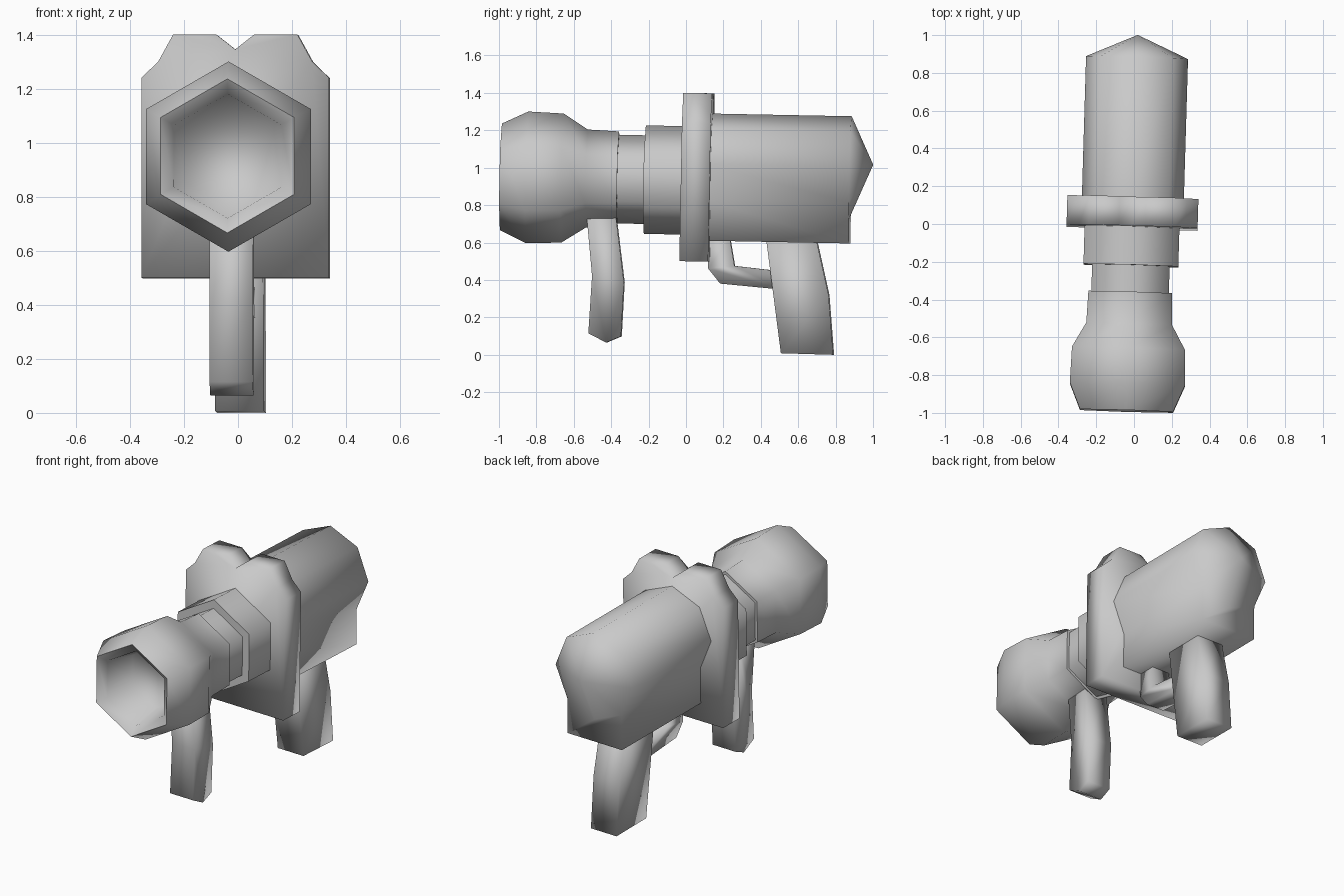
import bpy, bmesh, math
from mathutils import Matrix, Vector

cube = bpy.data.objects.get("Cube")
if cube:
    bpy.data.objects.remove(cube, do_unlink=True)

grey = bpy.data.materials.new("plain_grey")
grey.use_nodes = True
grey.diffuse_color = (0.588, 0.588, 0.588, 1)
grey.node_tree.nodes["Principled BSDF"].inputs["Base Color"].default_value = grey.diffuse_color

# The whole model leans slightly off its axis
PIVOT = Vector((-0.01, 0, 0.95))
LEAN = (Matrix.Translation(PIVOT) @ Matrix.Rotation(math.radians(-1.7), 4, 'Z')
        @ Matrix.Rotation(math.radians(-1.1), 4, 'X') @ Matrix.Translation((0, 0, -PIVOT.z)))


def finish(name, bm, angle=180):
    bmesh.ops.recalc_face_normals(bm, faces=bm.faces)
    bm.transform(LEAN)
    for f in bm.faces:
        f.smooth = True
    for e in bm.edges:
        if len(e.link_faces) == 2 and e.calc_face_angle(0) > math.radians(angle):
            e.smooth = False
    mesh = bpy.data.meshes.new(name)
    bm.to_mesh(mesh)
    bm.free()
    mesh.materials.append(grey)
    obj = bpy.data.objects.new(name, mesh)
    bpy.context.collection.objects.link(obj)
    return obj


def hex_tube(name, profile, centre_z=0.932):
    """Six-sided lathe along y from (y, radius) pairs, closed at both ends."""
    bm = bmesh.new()
    rings = []
    for y, r in profile:
        rings.append([bm.verts.new((r * math.sin(k * math.pi / 3), y,
                                    centre_z + r * math.cos(k * math.pi / 3)))
                      for k in range(6)])
    for a, b in zip(rings, rings[1:]):
        for k in range(6):
            n = (k + 1) % 6
            bm.faces.new((a[k], a[n], b[n], b[k]))
    bm.faces.new(rings[0])
    bm.faces.new(rings[-1])
    return finish(name, bm, 80)


def prism(name, points, half, axis, offset=0.0):
    """Extrude a flat outline along x (points are y, z) or y (points are x, z)."""
    bm = bmesh.new()
    sides = []
    for d in (offset - half, offset + half):
        sides.append([bm.verts.new((d, p, z) if axis == 'X' else (p, d, z))
                      for p, z in points])
    a, b = sides
    bm.faces.new(a)
    bm.faces.new(b)
    for i in range(len(a)):
        j = (i + 1) % len(a)
        bm.faces.new((a[i], a[j], b[j], b[i]))
    return finish(name, bm)


# Flared muzzle with a hollow mouth, then neck and collar
hex_tube("muzzle", [(-0.76, 0.19), (-0.95, 0.23), (-0.99, 0.285), (-0.85, 0.352),
                    (-0.66, 0.345), (-0.53, 0.262), (-0.362, 0.255)])
hex_tube("neck", [(-0.40, 0.237), (-0.18, 0.237)])
hex_tube("collar", [(-0.22, 0.29), (0.03, 0.29)])

# Upright plate with a notched, two-lobed top
half = [(0.07, 1.4), (0.23, 1.4), (0.285, 1.3), (0.347, 1.24), (0.347, 0.5)]
outline = [(0, 1.345)] + half + [(-x, z) for x, z in reversed(half)]
prism("shield_plate", outline, 0.077, 'Y', 0.06)

# Rear body: octagonal top, boxy underside, pointed back
R, CZ, BACK = 0.27, 1.022, 0.88
bm = bmesh.new()
octagon = [(R * math.sin(k * math.pi / 4), CZ + R * math.cos(k * math.pi / 4))
           for k in range(8)]
corner_x = octagon[3][0]
section = octagon[:4] + [(corner_x, 0.612), (-corner_x, 0.612)] + octagon[5:]
front = [bm.verts.new((x, 0.1, z)) for x, z in section]
back = [bm.verts.new((x, BACK, z)) for x, z in section]
for i in range(len(section)):
    j = (i + 1) % len(section)
    bm.faces.new((front[i], front[j], back[j], back[i]))
apex = bm.verts.new((0, 1.0, 1.035))
keel = bm.verts.new((0, BACK, CZ - R))
cone = back[:4] + [keel] + back[6:]
for i in range(8):
    bm.faces.new((cone[i], cone[(i + 1) % 8], apex))
bm.faces.new((back[3], back[4], back[5], back[6], keel))
finish("rear_body", bm)

# Handles and trigger guard
prism("front_handle", [(-0.526, 0.74), (-0.37, 0.74), (-0.319, 0.382), (-0.329, 0.092),
                       (-0.408, 0.057), (-0.504, 0.105), (-0.49, 0.412)], 0.08, 'X')
prism("rear_grip", [(0.437, 0.63), (0.705, 0.63), (0.777, 0.334), (0.808, 0.015),
                    (0.528, 0.018)], 0.09, 'X')
prism("trigger_guard", [(0.127, 0.63), (0.13, 0.463), (0.195, 0.384), (0.53, 0.358),
                        (0.53, 0.455), (0.27, 0.48), (0.242, 0.63)], 0.06, 'X')
